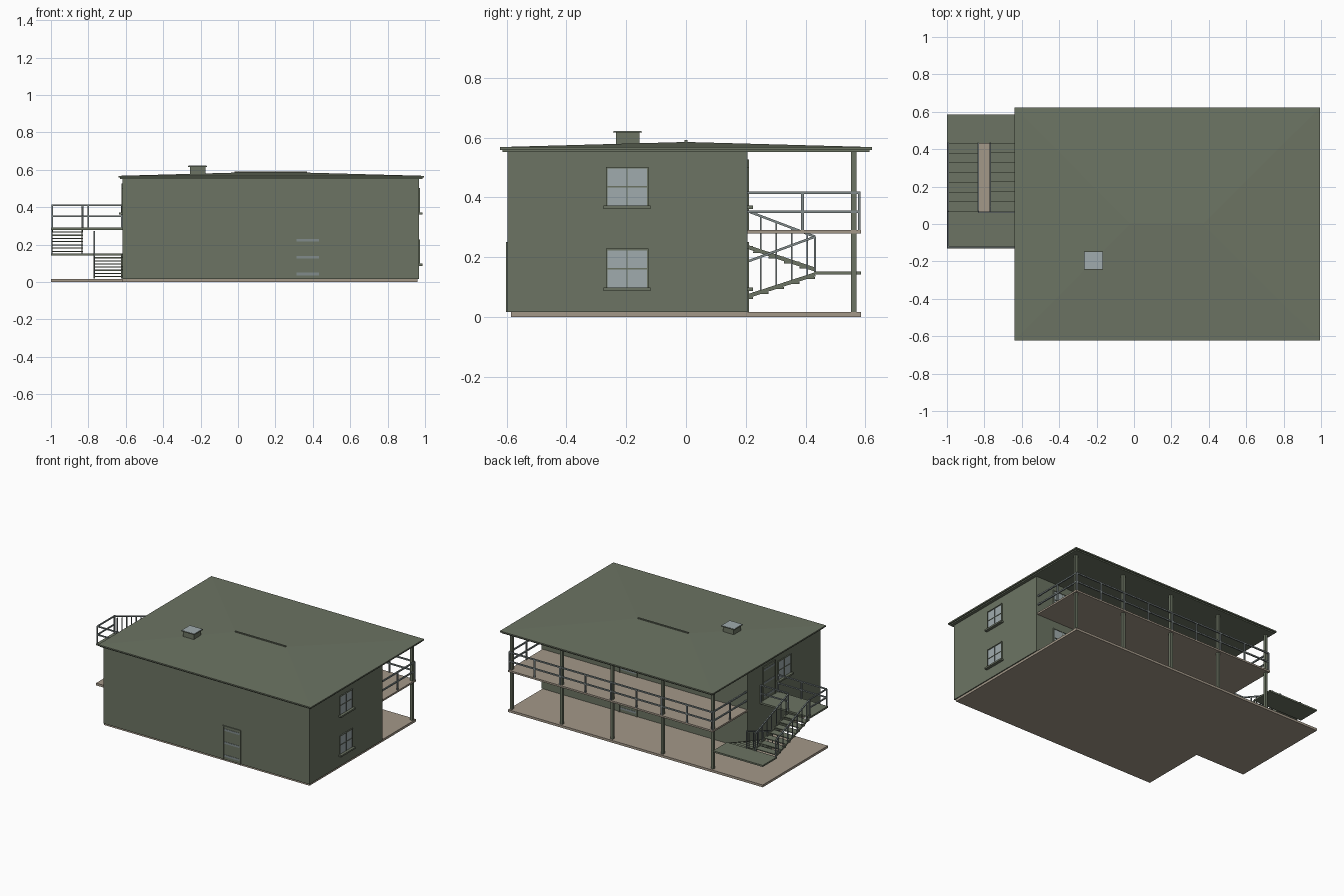
import bpy, bmesh, math
from mathutils import Vector

if "Cube" in bpy.data.objects:
    bpy.data.objects.remove(bpy.data.objects["Cube"])


def material(name, r, g, b):
    m = bpy.data.materials.new(name)
    m.diffuse_color = (r, g, b, 1)
    m.use_nodes = True
    m.node_tree.nodes["Principled BSDF"].inputs["Base Color"].default_value = m.diffuse_color
    return m


GREEN = material("olive green", 0.15, 0.175, 0.125)
TAN = material("tan floor", 0.37, 0.315, 0.25)
METAL = material("grey metal", 0.22, 0.26, 0.26)
GLASS = material("pale glass", 0.35, 0.41, 0.42)


def finish(name, bm, mat):
    bmesh.ops.recalc_face_normals(bm, faces=bm.faces)
    me = bpy.data.meshes.new(name)
    bm.to_mesh(me)
    bm.free()
    me.materials.append(mat)
    ob = bpy.data.objects.new(name, me)
    bpy.context.collection.objects.link(ob)
    return ob


def add_box(bm, x0, x1, y0, y1, z0, z1):
    v = bmesh.ops.create_cube(bm, size=1)["verts"]
    for p in v:
        p.co = ((x0 + x1) / 2 + p.co.x * (x1 - x0),
                (y0 + y1) / 2 + p.co.y * (y1 - y0),
                (z0 + z1) / 2 + p.co.z * (z1 - z0))


def boxes(name, mat, items):
    bm = bmesh.new()
    for b in items:
        add_box(bm, *b)
    return finish(name, bm, mat)


def bars(name, mat, segs, w=0.008, h=None):
    # square bars between pairs of points
    bm = bmesh.new()
    for a, b in segs:
        a, b = Vector(a), Vector(b)
        d = b - a
        rot = d.to_track_quat('Z', 'Y') if abs(d.normalized().z) < 0.99 else None
        for p in bmesh.ops.create_cube(bm, size=1)["verts"]:
            c = Vector((p.co.x * w, p.co.y * (h or w), p.co.z * d.length))
            p.co = (a + b) / 2 + (rot @ c if rot else c)
    return finish(name, bm, mat)


# ground slab and balcony floor
outline = [(-0.62, -0.585), (0.96, -0.585), (0.96, 0.585),
           (-1, 0.585), (-1, -0.13), (-0.62, -0.13)]
bm = bmesh.new()
base = bm.faces.new([bm.verts.new((x, y, 0)) for x, y in outline])
ext = bmesh.ops.extrude_face_region(bm, geom=[base])["geom"]
for g in ext:
    if isinstance(g, bmesh.types.BMVert):
        g.co.z = 0.016
finish("ground_slab", bm, TAN)
boxes("balcony_floor", TAN, [(-0.617, 0.96, 0.2, 0.585, 0.279, 0.291)])

# house body
boxes("house_walls", GREEN, [(-0.617, 0.967, -0.597, 0.205, 0.016, 0.555)])

# low hipped roof with stepped eaves
boxes("eaves", GREEN, [(-0.632, 0.987, -0.614, 0.614, 0.551, 0.56)])
bm = bmesh.new()
rect = [(-0.64, -0.623), (0.995, -0.623), (0.995, 0.623), (-0.64, 0.623)]
lo = [bm.verts.new((x, y, 0.559)) for x, y in rect]
hi = [bm.verts.new((x, y, 0.568)) for x, y in rect]
r0, r1 = bm.verts.new((-0.02, 0, 0.585)), bm.verts.new((0.37, 0, 0.585))
bm.faces.new(lo)
for i in range(4):
    j = (i + 1) % 4
    bm.faces.new((lo[i], lo[j], hi[j], hi[i]))
for f in ((hi[0], hi[1], r1, r0), (hi[1], hi[2], r1),
          (hi[2], hi[3], r0, r1), (hi[3], hi[0], r0)):
    bm.faces.new(f)
finish("roof", bm, GREEN)
boxes("ridge_cap", GREEN, [(-0.02, 0.37, -0.005, 0.005, 0.58, 0.591)])

# roof light
boxes("roof_light_box", GREEN, [(-0.257, -0.175, -0.235, -0.155, 0.572, 0.618),
                                (-0.268, -0.165, -0.244, -0.147, 0.616, 0.62)])
boxes("roof_light_glass", GLASS, [(-0.265, -0.168, -0.241, -0.15, 0.619, 0.622)])


def on_wall(side, c, u0, u1, d0, d1, z0, z1):
    # box placed on a wall: u along the wall, d outwards
    if side in ("right", "left"):
        s, w = (1, 0.967) if side == "right" else (-1, -0.617)
        xs = sorted((w + s * d0, w + s * d1))
        return (*xs, c + u0, c + u1, z0, z1)
    s, w = (1, 0.205) if side == "back" else (-1, -0.597)
    ys = sorted((w + s * d0, w + s * d1))
    return (c + u0, c + u1, *ys, z0, z1)


def window(side, c, z, tag):
    h, t = 0.069, 0.132
    boxes("window_glass_" + tag, GLASS, [on_wall(side, c, -h, h, 0, 0.002, z, z + t)])
    boxes("window_frame_" + tag, GREEN, [
        on_wall(side, c, -h - 0.002, -h + 0.003, 0, 0.006, z, z + t),
        on_wall(side, c, h - 0.003, h + 0.002, 0, 0.006, z, z + t),
        on_wall(side, c, -h - 0.002, h + 0.002, 0, 0.006, z + t - 0.006, z + t),
        on_wall(side, c, -0.002, 0.002, 0, 0.005, z, z + t),
        on_wall(side, c, -h, h, 0, 0.005, z + 0.063, z + 0.067),
        on_wall(side, c, -0.079, 0.079, 0, 0.02, z - 0.009, z + 0.002)])


def door(side, c, z, tag):
    boxes("door_" + tag, GREEN, [
        on_wall(side, c, -0.062, 0.062, 0, 0.002, z, z + 0.23),
        on_wall(side, c, -0.07, -0.062, 0, 0.006, z, z + 0.235),
        on_wall(side, c, 0.062, 0.07, 0, 0.006, z, z + 0.235),
        on_wall(side, c, -0.07, 0.07, 0, 0.006, z + 0.228, z + 0.235)])
    boxes("door_strips_" + tag, METAL, [
        on_wall(side, c, -0.06, 0.06, 0, 0.004, z + k, z + k + 0.014)
        for k in (0.02, 0.11, 0.2)])


for side, c, z, tag in (("right", -0.197, 0.37, "right_upper"), ("right", -0.197, 0.096, "right_lower"),
                        ("left", -0.197, 0.37, "left_upper"), ("back", 0.76, 0.37, "back_upper_a"),
                        ("back", 0.76, 0.096, "back_lower_a"), ("back", -0.3, 0.37, "back_upper_b"),
                        ("back", -0.3, 0.096, "back_lower_b")):
    window(side, c, z, tag)
door("front", 0.372, 0.016, "front")
door("back", 0.3, 0.016, "back_lower")
door("back", 0.3, 0.291, "back_upper")
door("left", -0.03, 0.291, "left_upper")

# balcony columns
px = [-0.602 + 0.387 * i for i in range(5)]
boxes("balcony_columns", GREEN, [(x - 0.009, x + 0.009, 0.553, 0.571, 0.016, 0.555) for x in px])

# balcony railing
segs = []
L, R, B = -0.61, 0.953, 0.58
for z in (0.352, 0.415):
    segs += [((L, B, z), (R, B, z)), ((R, 0.205, z), (R, B, z)), ((L, 0.205, z), (L, B, z))]
for i in range(9):
    x = L + (R - L) * i / 8
    segs.append(((x, B, 0.285), (x, B, 0.415)))
for x in (L, R):
    segs.append(((x, 0.39, 0.285), (x, 0.39, 0.415)))
bars("balcony_railing", METAL, segs, 0.009)

# stair decks
boxes("stair_decks", GREEN, [(-1, -0.617, 0.43, 0.585, 0.141, 0.152),
                             (-1, -0.617, -0.13, 0.068, 0.279, 0.291)])

# two open flights: 7 treads each
N, Y0, Y1 = 7, 0.068, 0.432
step = (Y1 - Y0) / N
flights = (("lower", -0.772, -0.617, 0.016, 0.15, 1, (-0.768,)),
           ("upper", -0.998, -0.83, 0.15, 0.288, -1, (-0.994, -0.834)))
for tag, x0, x1, za, zb, s, rails in flights:
    ya, yb = (Y0, Y1) if s > 0 else (Y1, Y0)
    rise = (zb - za) / (N + 1)
    treads, posts = [], []
    for i in range(N):
        y = ya + s * step * i
        z = za + rise * (i + 1)
        treads.append((x0, x1, min(y, y + s * step), max(y, y + s * step), z - 0.006, z))
        for x in rails:
            posts.append(((x, y + s * step / 2, z), (x, y + s * step / 2, z + 0.115)))
    boxes("treads_" + tag, GREEN, treads)
    bars("stringers_" + tag, GREEN,
         [((x, ya, za + 0.008), (x, yb, zb - 0.008)) for x in (x0 + 0.004, x1 - 0.004)], 0.007, 0.013)
    bars("balusters_" + tag, METAL, posts, 0.005)
    bars("handrail_" + tag, METAL,
         [((x, ya, za + 0.118), (x, yb, zb + 0.118)) for x in rails], 0.008)
bars("landing_posts", METAL, [((x, 0.432, 0.15), (x, 0.432, 0.268)) for x in (-0.994, -0.834, -0.768)], 0.007)

# upper deck railing
segs = []
for z in (0.352, 0.41):
    segs += [((-0.994, -0.125, z), (-0.62, -0.125, z)),
             ((-0.994, -0.125, z), (-0.994, 0.068, z)),
             ((-0.83, 0.064, z), (-0.62, 0.064, z))]
for x, y in ((-0.994, -0.125), (-0.8, -0.125), (-0.622, -0.125),
             (-0.994, 0.064), (-0.83, 0.064), (-0.622, 0.064)):
    segs.append(((x, y, 0.285), (x, y, 0.41)))
bars("deck_railing", METAL, segs, 0.008)
